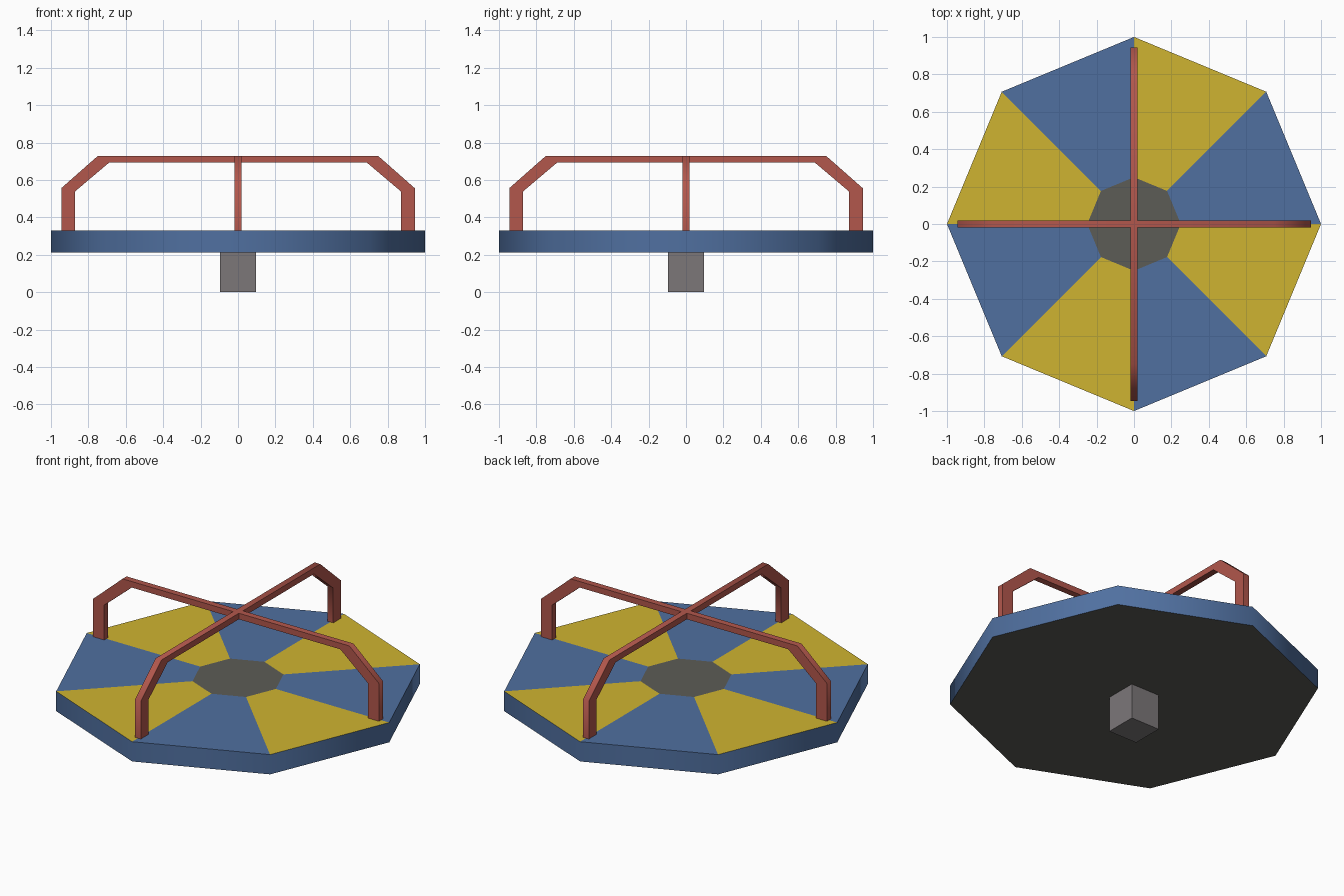
import bpy, bmesh, math

if "Cube" in bpy.data.objects:
    bpy.data.objects.remove(bpy.data.objects["Cube"])


def material(name, rgb):
    # sRGB bytes to linear diffuse colour
    lin = [((c / 255 + 0.055) / 1.055) ** 2.4 for c in rgb]
    m = bpy.data.materials.new(name)
    m.diffuse_color = (*lin, 1)
    m.use_nodes = True
    m.node_tree.nodes["Principled BSDF"].inputs["Base Color"].default_value = m.diffuse_color
    return m


BLUE = material("blue", (80, 112, 160))
YELLOW = material("yellow", (207, 180, 49))
DARK = material("dark_grey", (92, 92, 86))
RED = material("red", (178, 87, 76))
STEEL = material("post_grey", (124, 119, 121))


def make(name, bm, mats, angle):
    bmesh.ops.recalc_face_normals(bm, faces=bm.faces)
    me = bpy.data.meshes.new(name)
    bm.to_mesh(me)
    bm.free()
    for m in mats:
        me.materials.append(m)
    ob = bpy.data.objects.new(name, me)
    bpy.context.collection.objects.link(ob)
    bpy.ops.object.select_all(action='DESELECT')
    ob.select_set(True)
    bpy.context.view_layer.objects.active = ob
    bpy.ops.object.shade_smooth_by_angle(angle=math.radians(angle))
    return ob


# Octagonal deck: coloured wedges, hub plate, rim and underside
bm = bmesh.new()


def ring(r, z):
    return [bm.verts.new((r * math.cos(i * math.pi / 4), r * math.sin(i * math.pi / 4), z))
            for i in range(8)]


hub, top, low = ring(0.25, 0.33), ring(1.0, 0.33), ring(1.0, 0.212)
for i in range(8):
    j = (i + 1) % 8
    bm.faces.new((hub[i], top[i], top[j], hub[j])).material_index = i % 2
    bm.faces.new((top[i], low[i], low[j], top[j])).material_index = 0
bm.faces.new(hub).material_index = 2
bm.faces.new(low[::-1]).material_index = 2
make("deck", bm, [BLUE, YELLOW, DARK], 60)

# Square centre post
bm = bmesh.new()
bmesh.ops.create_cube(bm, size=1)
for v in bm.verts:
    v.co = (v.co.x * 0.19, v.co.y * 0.19, (v.co.z + 0.5) * 0.212)
make("centre_post", bm, [STEEL], 30)

# Two crossing handrail arches, mirrored half profile swept through the bar width
outer = [(0.945, 0.33), (0.945, 0.556), (0.75, 0.728)]
inner = [(0.69, 0.692), (0.872, 0.538), (0.872, 0.33)]
mirror = lambda pts: [(-x, z) for x, z in reversed(pts)]
W = 0.019
for name, turn in (("handrail_side_to_side", 0), ("handrail_front_to_back", math.pi / 2)):
    bm = bmesh.new()
    line_out = outer + mirror(outer)
    line_in = inner[::-1] + mirror(inner[::-1])
    rows = [[bm.verts.new((x, y, z)) for x, y, z in
             ((o[0], -W, o[1]), (o[0], W, o[1]), (n[0], W, n[1]), (n[0], -W, n[1]))]
            for o, n in zip(line_out, line_in)]
    for a, b in zip(rows, rows[1:]):
        for k in range(4):
            bm.faces.new((a[k], a[(k + 1) % 4], b[(k + 1) % 4], b[k]))
    bm.faces.new(rows[0])
    bm.faces.new(rows[-1])
    make(name, bm, [RED], 60).rotation_euler.z = turn
